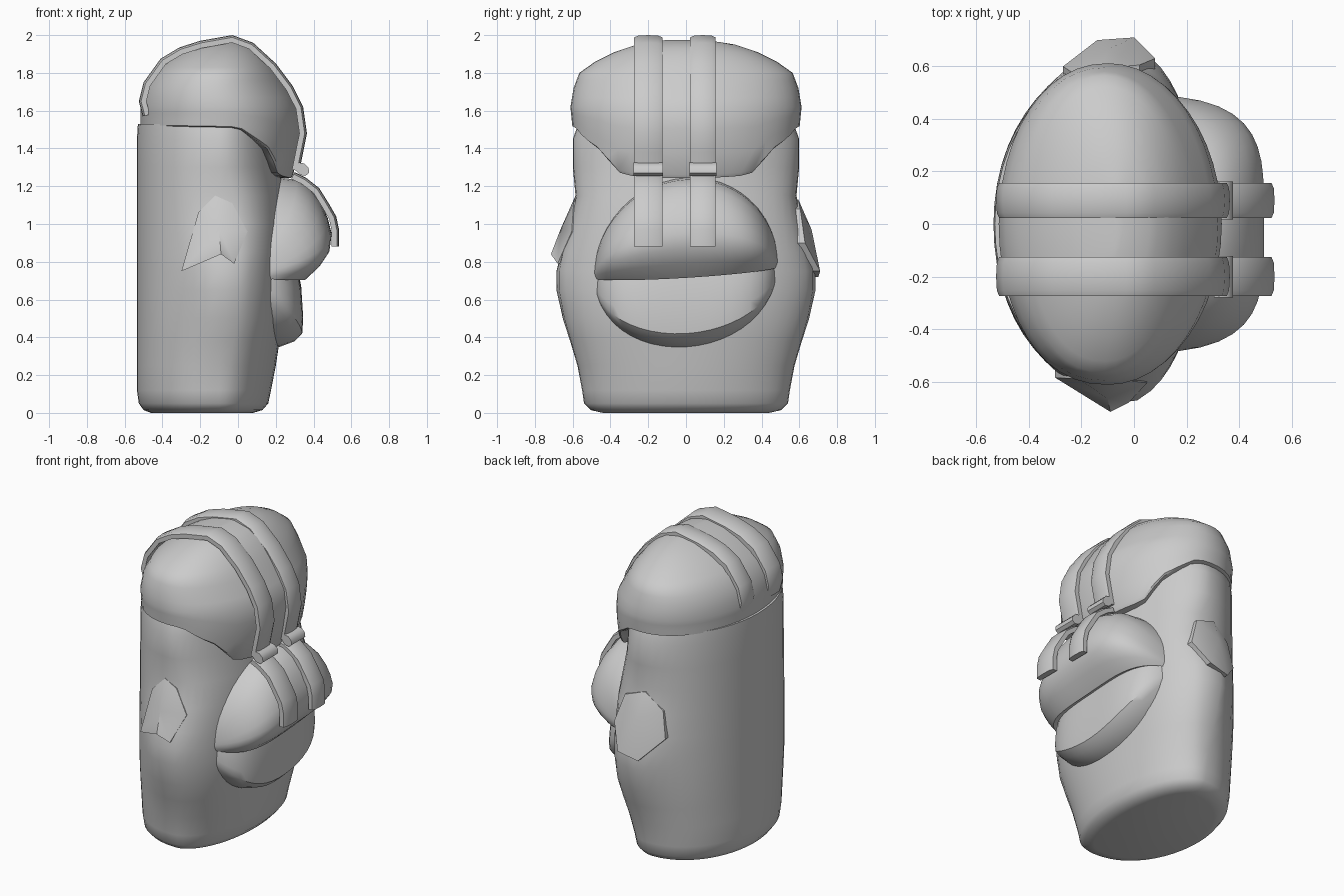
import bpy, bmesh, math
from mathutils import Vector

if "Cube" in bpy.data.objects:
    bpy.data.objects.remove(bpy.data.objects["Cube"])


def interp(table, v):
    """Piecewise linear lookup: table rows are (key, value, value...)."""
    if v <= table[0][0]:
        return table[0][1:]
    for a, b in zip(table, table[1:]):
        if v <= b[0]:
            t = (v - a[0]) / (b[0] - a[0])
            return tuple(p + (q - p) * t for p, q in zip(a[1:], b[1:]))
    return table[-1][1:]


def finish(name, bm, angle=40):
    bmesh.ops.remove_doubles(bm, verts=bm.verts, dist=1e-4)
    bmesh.ops.recalc_face_normals(bm, faces=bm.faces)
    me = bpy.data.meshes.new(name)
    bm.to_mesh(me)
    bm.free()
    ob = bpy.data.objects.new(name, me)
    bpy.context.collection.objects.link(ob)
    bpy.ops.object.select_all(action='DESELECT')
    ob.select_set(True)
    bpy.context.view_layer.objects.active = ob
    bpy.ops.object.shade_smooth_by_angle(angle=math.radians(angle))
    return ob


def loft(name, rings, angle=40, caps=True):
    bm = bmesh.new()
    rows = [[bm.verts.new(p) for p in r] for r in rings]
    n = len(rows[0])
    for a, b in zip(rows, rows[1:]):
        for i in range(n):
            j = (i + 1) % n
            bm.faces.new((a[i], a[j], b[j], b[i]))
    if caps:
        bm.faces.new(rows[0])
        bm.faces.new(rows[-1])
    return finish(name, bm, angle)


N = 48
ANGLES = [2 * math.pi * i / N for i in range(N)]


def back_cos(a):
    """Cosine for the back half, slightly squarer than an ellipse."""
    c = abs(math.cos(a))
    return c ** (.87 if math.sin(a) < 0 else .93) if c > 1e-6 else 0


# main bag: oval rings (z, back x, front x, half width, side bulge, front squareness)
body = [(0.0, -.46, .08, .44, 0, 1), (.015, -.50, .13, .505, 0, 1), (.05, -.525, .16, .54, 0, 1),
        (.12, -.535, .175, .55, 0, .97), (.25, -.535, .20, .565, .01, .85),
        (.38, -.535, .22, .58, .035, .7), (.5, -.535, .24, .59, .065, .6),
        (.65, -.535, .25, .59, .10, .56), (.75, -.535, .25, .59, .10, .56),
        (.85, -.535, .25, .59, .075, .56), (1.0, -.535, .25, .585, .03, .6),
        (1.15, -.535, .24, .585, 0, .75), (1.3, -.535, .22, .58, -.02, .95),
        (1.45, -.535, .21, .58, -.02, 1), (1.53, -.53, .20, .57, 0, 1)]
rings = []
for z, xb, xf, hy, bulge, e in body:
    ring = []
    for a in ANGLES:
        c, s = math.cos(a), math.sin(a)
        x = -.1 + (c ** e * (xf + .1) if c > 1e-6 else back_cos(a) * (xb + .1))
        y = hy * s
        y += math.copysign(bulge * math.exp(-((x + .06) / .19) ** 2), s) if abs(s) > .01 else 0
        ring.append((x, y, z))
    rings.append(ring)
loft("bag_body", rings)

# lid: dome (z, back x, front x, half width) with a lower edge that dips at the front
lid = [(1.2, -.50, .28, .58), (1.32, -.51, .305, .59), (1.5, -.515, .335, .60),
       (1.62, -.515, .32, .612), (1.72, -.49, .265, .595), (1.8, -.44, .215, .565),
       (1.86, -.37, .17, .48), (1.91, -.29, .12, .38), (1.95, -.2, .06, .26), (1.975, -.08, -.04, .1)]
edge = [(-.54, 1.52), (0, 1.51), (.13, 1.42), (.17, 1.39), (.24, 1.26), (.33, 1.24)]


def lid_point(a, z, k=1.0):
    xb, xf, hy = interp(lid, z)
    xc = (xb + xf) / 2 if z > 1.6 else -.09
    c = math.cos(a)
    return (xc + k * (c * (xf - xc) if c > 0 else back_cos(a) * (xb - xc)), k * hy * math.sin(a), z)


low = [interp(edge, lid_point(a, 1.4)[0])[0] for a in ANGLES]
rings = [[lid_point(a, z, .85) for a, z in zip(ANGLES, low)]]
for t in (0, .05, .35, .7, 1):
    rings.append([lid_point(a, z + (1.62 - z) * t, .98 if t == 0 else 1) for a, z in zip(ANGLES, low)])
for z in (1.67, 1.72, 1.76, 1.8, 1.83, 1.86, 1.885, 1.91, 1.93, 1.95, 1.965, 1.975):
    rings.append([lid_point(a, z) for a in ANGLES])
loft("lid", rings)

# front pocket: one side profile with an overhanging lip, shrunk towards both sides
profile = [(0, 1.24), (.22, 1.245), (.31, 1.235), (.38, 1.19), (.44, 1.11), (.475, 1.03), (.495, .95),
           (.485, .87), (.435, .79), (.36, .715), (.32, .74), (.335, .66), (.345, .5),
           (.34, .42), (.30, .38), (.22, .35), (0, .32)]
rings = []
for i in range(25):
    u = -math.cos(math.pi * (i + .25) / 24.5)
    kz = math.sqrt(1 - u * u)
    kx = (1 - u ** 4) ** .36
    rings.append([(x * kx, .49 * u, .745 + (z - .745) * kz + .03 * u) for x, z in profile])
loft("front_pocket", rings)


# straps: softly domed ribbon swept along a side path
def strap(name, path, y0, y1, thick=.04):
    pts = [Vector(p) for p in path]
    rings = []
    for i, p in enumerate(pts):
        d = (pts[min(i + 1, len(pts) - 1)] - pts[max(i - 1, 0)]).normalized()
        inward = Vector((d.y, -d.x))
        ym = (y0 + y1) / 2
        section = [(y0, thick), (y0, .012), (y0 * .7 + ym * .3, .003), (ym, 0),
                   (y1 * .7 + ym * .3, .003), (y1, .012), (y1, thick)]
        rings.append([(p.x + inward.x * k, y, p.y + inward.y * k) for y, k in section])
    loft(name, rings)


upper = [(-.505, 1.57), (-.525, 1.65), (-.50, 1.75), (-.41, 1.875), (-.31, 1.935), (-.2, 1.97),
         (-.03, 2.0), (.08, 1.96), (.2, 1.85), (.29, 1.73), (.345, 1.62), (.365, 1.48),
         (.345, 1.38), (.325, 1.28)]
lower = [(.30, 1.275), (.36, 1.245), (.43, 1.19), (.48, 1.11), (.52, 1.04), (.535, .97), (.535, .88)]
for side, y0, y1 in (("left", -.275, -.125), ("right", .022, .157)):
    strap("upper_strap_" + side, upper, y0, y1)
    strap("lower_strap_" + side, lower, y0, y1)
    # buckle joining both strap pieces
    ring = [(.34 + .036 * math.cos(a) + .012 * math.sin(a), 1.29 - .02 * math.cos(a) + .03 * math.sin(a))
            for a in ANGLES[::6]]
    loft("buckle_" + side, [[(x, y, z) for x, z in ring] for y in (y0 - .004, y1 + .004)])

# side pocket flaps: pointed panels leaning on the bulges
outlines = {-1: [(-.30, .75, .585), (-.21, 1.06, .59), (-.12, 1.15, .585), (-.03, 1.11, .595),
                 (.05, .96, .605), (-.02, .79, .68), (-.09, .84, .715)],
            1: [(-.27, .86, .60), (-.24, 1.03, .58), (-.12, 1.13, .595), (.02, 1.08, .605),
                (.08, .9, .63), (.0, .75, .71), (-.14, .72, .70)]}
for s, outline in outlines.items():
    bm = bmesh.new()
    outer = [bm.verts.new((x, s * y, z)) for x, z, y in outline]
    inner = [bm.verts.new((x, s * (y - .06), z)) for x, z, y in outline]
    mid = bm.verts.new((-.1, s * .665, .97))
    for i in range(len(outer)):
        j = (i + 1) % len(outer)
        bm.faces.new((outer[i], outer[j], mid))
        bm.faces.new((outer[i], outer[j], inner[j], inner[i]))
    bm.faces.new(inner)
    finish("side_flap_" + ("front" if s < 0 else "back"), bm)
